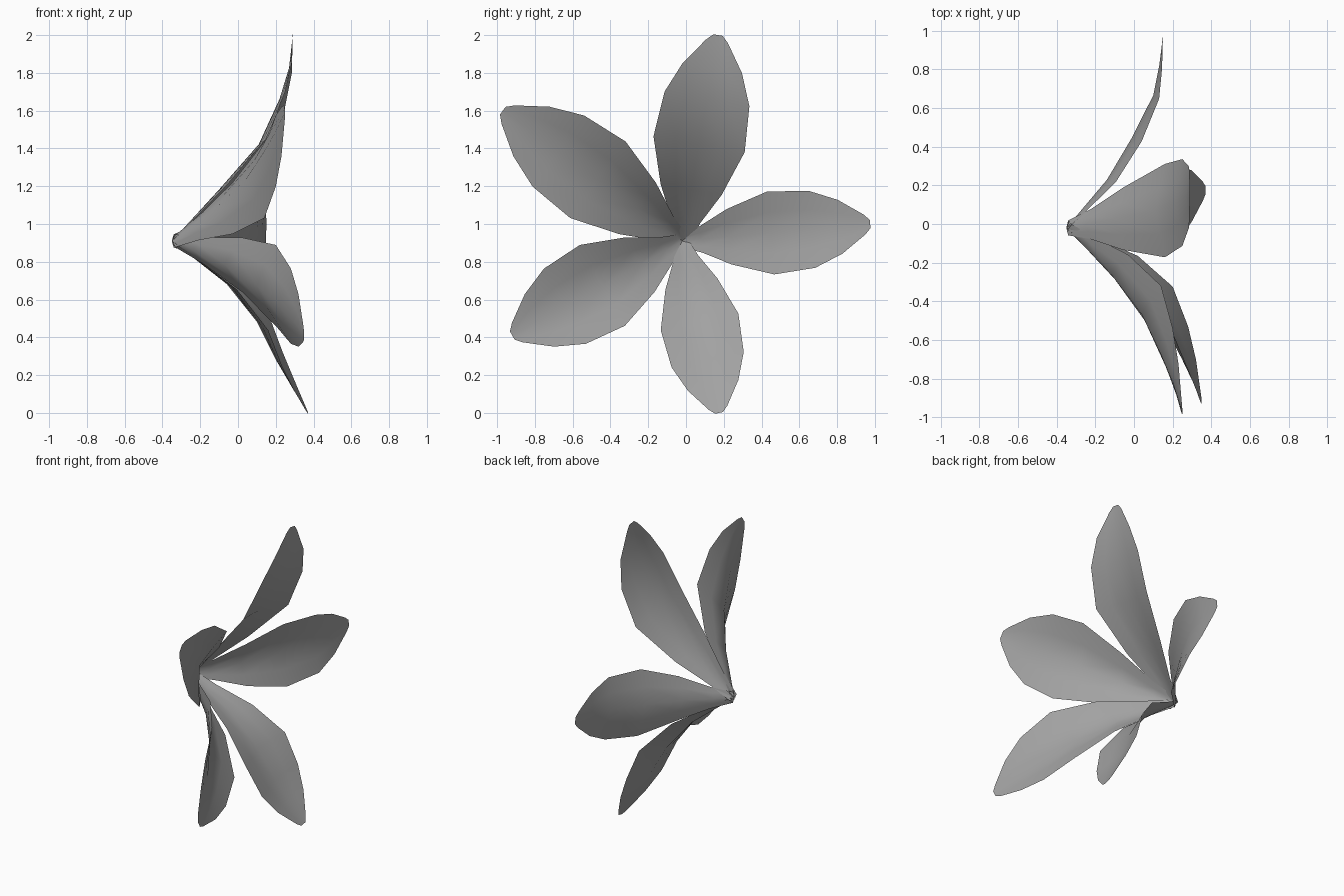
import bpy
import math

cube = bpy.data.objects.get("Cube")
if cube:
    bpy.data.objects.remove(cube, do_unlink=True)

# One plain grey for the whole flower
grey = bpy.data.materials.new("petal_grey")
grey.use_nodes = True
COLOUR = (0.36, 0.36, 0.36, 1)
grey.diffuse_color = COLOUR
bsdf = next(n for n in grey.node_tree.nodes if n.type == "BSDF_PRINCIPLED")
bsdf.inputs["Base Color"].default_value = COLOUR
bsdf.inputs["Roughness"].default_value = 0.8

# Common heart of the flower, where all petals meet
HEART_X, HEART_Y, HEART_Z = -0.35, -0.02, 0.91

# Rows along a petal: fraction of length, half width, cupping
ROWS = [(0, 0.16, 0.2), (0.1, 0.32, 0.5), (0.25, 0.67, 0.9), (0.47, 1, 1),
        (0.69, 0.93, 0.6), (0.84, 0.65, 0.3), (0.97, 0.24, 0.05), (1, 0.1, 0)]
# Columns across a petal: side position, share of the cupping
COLUMNS = [(-1, 1), (-0.5, 0.45), (0, 0), (0.5, 0.45), (1, 1)]
# Fractions at which the midrib height is given
RIB_AT = [0, 0.25, 0.47, 0.69, 0.84, 1]


def rib_height(t, ribs):
    """Linear height of the midrib at fraction t."""
    for i in range(len(RIB_AT) - 1):
        a, b = RIB_AT[i], RIB_AT[i + 1]
        if t <= b:
            return ribs[i] + (ribs[i + 1] - ribs[i]) * (t - a) / (b - a)
    return ribs[-1]


def make_petal(name, tip_y, tip_z, half_width, cup, ribs):
    """Cupped sheet running from the heart to the tip, opening towards +x."""
    dy, dz = tip_y - HEART_Y, tip_z - HEART_Z
    length = math.hypot(dy, dz)
    uy, uz = dy / length, dz / length
    ribs = [HEART_X] + ribs
    verts, faces = [], []
    for t, w, c in ROWS:
        for side, share in COLUMNS:
            s = side * w * half_width
            verts.append((rib_height(t, ribs) + cup * c * share,
                          HEART_Y + uy * t * length - uz * s,
                          HEART_Z + uz * t * length + uy * s))
    n = len(COLUMNS)
    for r in range(len(ROWS) - 1):
        for k in range(n - 1):
            a = r * n + k
            faces.append((a, a + 1, a + n + 1, a + n))
    mesh = bpy.data.meshes.new(name)
    mesh.from_pydata(verts, [], faces)
    # Inner side of every petal faces +x
    if mesh.polygons[n].normal.x < 0:
        mesh.flip_normals()
    mesh.materials.append(grey)
    for p in mesh.polygons:
        p.use_smooth = True
    mesh.update()
    bpy.context.collection.objects.link(bpy.data.objects.new(name, mesh))


# Five petals around the heart
make_petal("petal_top", 0.17, 2.0, 0.245, 0.05, [-0.1, 0.11, 0.22, 0.27, 0.29])
make_petal("petal_back", 0.975, 1.0, 0.22, 0.05, [-0.14, -0.01, 0.1, 0.13, 0.15])
make_petal("petal_bottom", 0.175, 0.0, 0.21, 0.06, [-0.06, 0.1, 0.2, 0.28, 0.37])
make_petal("petal_front_low", -0.92, 0.41, 0.245, 0.1, [-0.07, 0.1, 0.22, 0.29, 0.35])
make_petal("petal_front_high", -0.97, 1.6, 0.25, 0.1, [-0.12, 0.04, 0.14, 0.2, 0.25])
